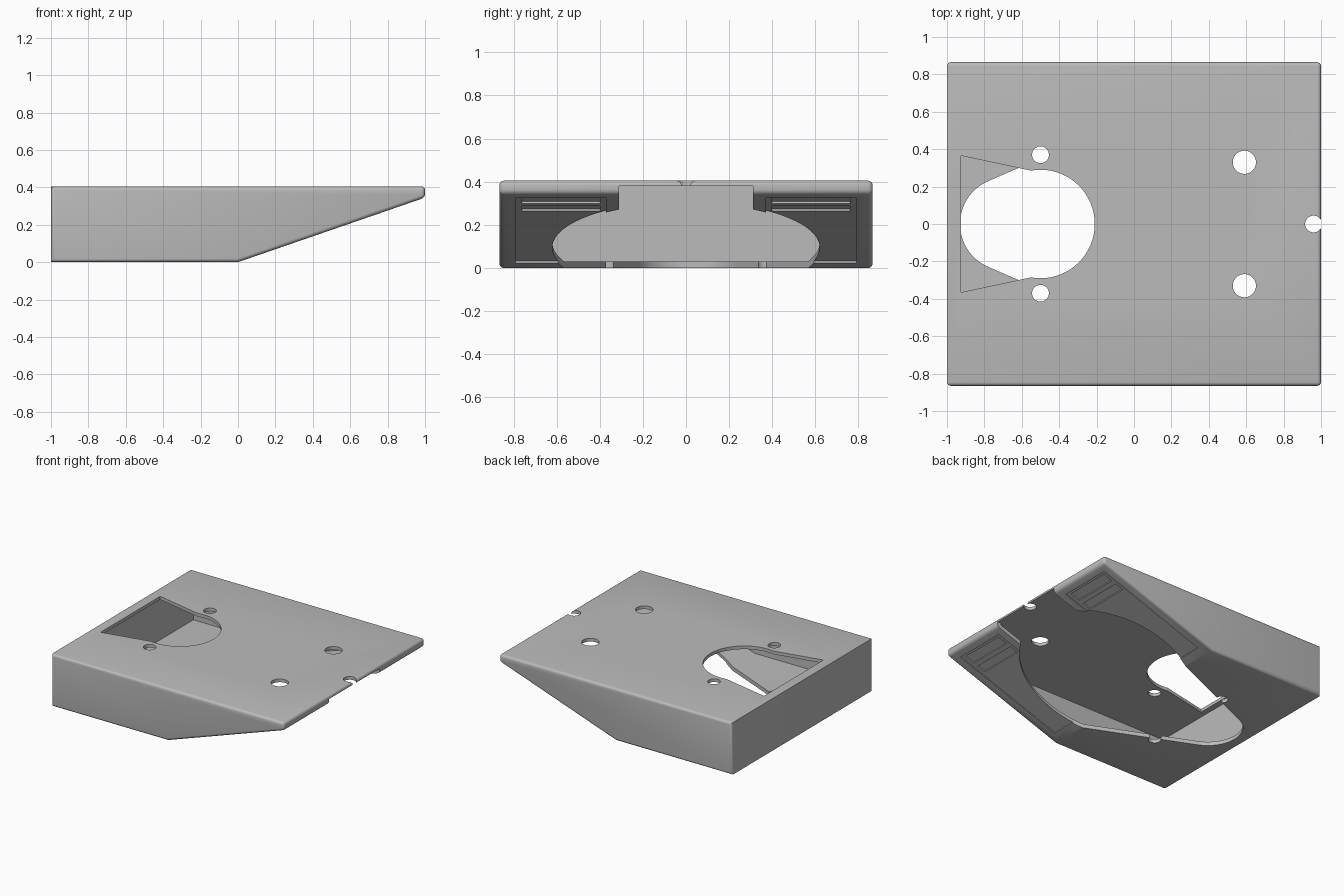
import bpy, bmesh, math
from mathutils import Vector

if "Cube" in bpy.data.objects:
    bpy.data.objects.remove(bpy.data.objects["Cube"])

HALF_Y, TOP, EDGE_Z = 0.865, 0.405, 0.345   # half width, height, slope height at x = 1
WALL = 0.03

grey = bpy.data.materials.new("light grey")
grey.diffuse_color = (0.5, 0.5, 0.5, 1)
grey.use_nodes = True
grey.node_tree.nodes["Principled BSDF"].inputs["Base Color"].default_value = grey.diffuse_color


def prism(name, pts, lo, hi, axis):
    """Extrude a closed outline from lo to hi along y (x,z outline) or z (x,y outline)."""
    place = (lambda a, b, t: (a, t, b)) if axis == "y" else (lambda a, b, t: (a, b, t))
    bm = bmesh.new()
    face = bm.faces.new([bm.verts.new(place(a, b, lo)) for a, b in pts])
    ext = bmesh.ops.extrude_face_region(bm, geom=[face])
    verts = [g for g in ext["geom"] if isinstance(g, bmesh.types.BMVert)]
    bmesh.ops.translate(bm, verts=verts, vec=Vector(place(0, 0, hi - lo)))
    bmesh.ops.recalc_face_normals(bm, faces=bm.faces)
    mesh = bpy.data.meshes.new(name)
    bm.to_mesh(mesh)
    bm.free()
    obj = bpy.data.objects.new(name, mesh)
    bpy.context.collection.objects.link(obj)
    mesh.materials.append(grey)
    return obj


def arc(cx, r, start, end, n):
    return [(cx + r * math.cos(start + (end - start) * i / n),
             r * math.sin(start + (end - start) * i / n)) for i in range(n + 1)]


def circle(x, y, r, n=40):
    return [(x + r * math.cos(2 * math.pi * i / n), y + r * math.sin(2 * math.pi * i / n))
            for i in range(n)]


def cut(cutter):
    mod = housing.modifiers.new("cut", "BOOLEAN")
    mod.operation, mod.solver, mod.object = "DIFFERENCE", "EXACT", cutter
    bpy.context.view_layer.objects.active = housing
    bpy.ops.object.modifier_apply(modifier=mod.name)
    bpy.data.objects.remove(cutter)


# wedge housing with rounded long edges and rounded front lip
housing = prism("wedge_housing", [(-1, 0), (0, 0), (1, EDGE_Z), (1, TOP), (-1, TOP)],
                -HALF_Y, HALF_Y, "y")
bm = bmesh.new()
bm.from_mesh(housing.data)


def rounded(e):
    a, b = (v.co for v in e.verts)
    across = abs(a.y - b.y) > 0.1
    return not (across and a.x < 0.5)


bmesh.ops.bevel(bm, geom=[e for e in bm.edges if rounded(e)], offset=0.02,
                segments=4, profile=0.5, affect="EDGES", clamp_overlap=True)
bm.to_mesh(housing.data)
bm.free()

# hollow interior following the outer shape
theta = math.atan(EDGE_Z)
rise = WALL / math.cos(theta)
cut(prism("cavity", [(-0.97, WALL), ((WALL - rise) / EDGE_Z, WALL), (0.97, 0.97 * EDGE_Z + rise),
                     (0.97, 0.38), (-0.97, 0.38)], -0.838, 0.838, "y"))

# teardrop opening underneath, with a slot running out through the front lip
BIG, SMALL, CX, SX = 0.62, 0.25, 0.25, -0.68
t = math.acos(-(BIG - SMALL) / (CX - SX))
s = math.asin(0.31 / BIG)
outline = ([(1.1, -0.31), (1.1, 0.31)] + arc(CX, BIG, s, t, 40)
           + arc(SX, SMALL, t, 2 * math.pi - t, 32)
           + arc(CX, BIG, 2 * math.pi - t, 2 * math.pi - s, 40))
cut(prism("lower_opening", outline, -0.1, 0.38, "z"))

# keyhole opening in the top
a = math.radians(80)
keyhole = [(-0.925, 0.365), (-0.925, -0.365)] + arc(-0.5, 0.29, -a - 0.35, a + 0.35, 48)
cut(prism("top_opening", keyhole, 0.3, 0.5, "z"))

# screw holes and the notch in the front lip
for side in (-1, 1):
    cut(prism("small_hole", circle(-0.5, side * 0.37, 0.045), -0.1, 0.5, "z"))
    cut(prism("large_hole", circle(0.59, side * 0.33, 0.062), 0.3, 0.5, "z"))
cut(prism("lip_notch", circle(0.96, 0, 0.045), 0.3, 0.5, "z"))


# shallow panels sunk into the slope, each with two deeper slots
def slope_recess(x0, x1, y0, y1, depth):
    def at(x, d):
        return (x - d * math.sin(theta), x * EDGE_Z + d * math.cos(theta))
    pts = [at(x0, depth), at(x1, depth), at(x1, -0.03), at(x0, -0.03)]
    for lo, hi in ((y0, y1), (-y1, -y0)):
        cut(prism("recess", pts, lo, hi, "y"))


slope_recess(0.07, 0.94, 0.37, 0.79, 0.008)
slope_recess(0.745, 0.81, 0.40, 0.76, 0.018)
slope_recess(0.845, 0.92, 0.40, 0.76, 0.018)

# smooth curved walls, keep hard edges
bpy.ops.object.select_all(action="DESELECT")
housing.select_set(True)
bpy.context.view_layer.objects.active = housing
bpy.ops.object.shade_smooth_by_angle(angle=math.radians(28))
